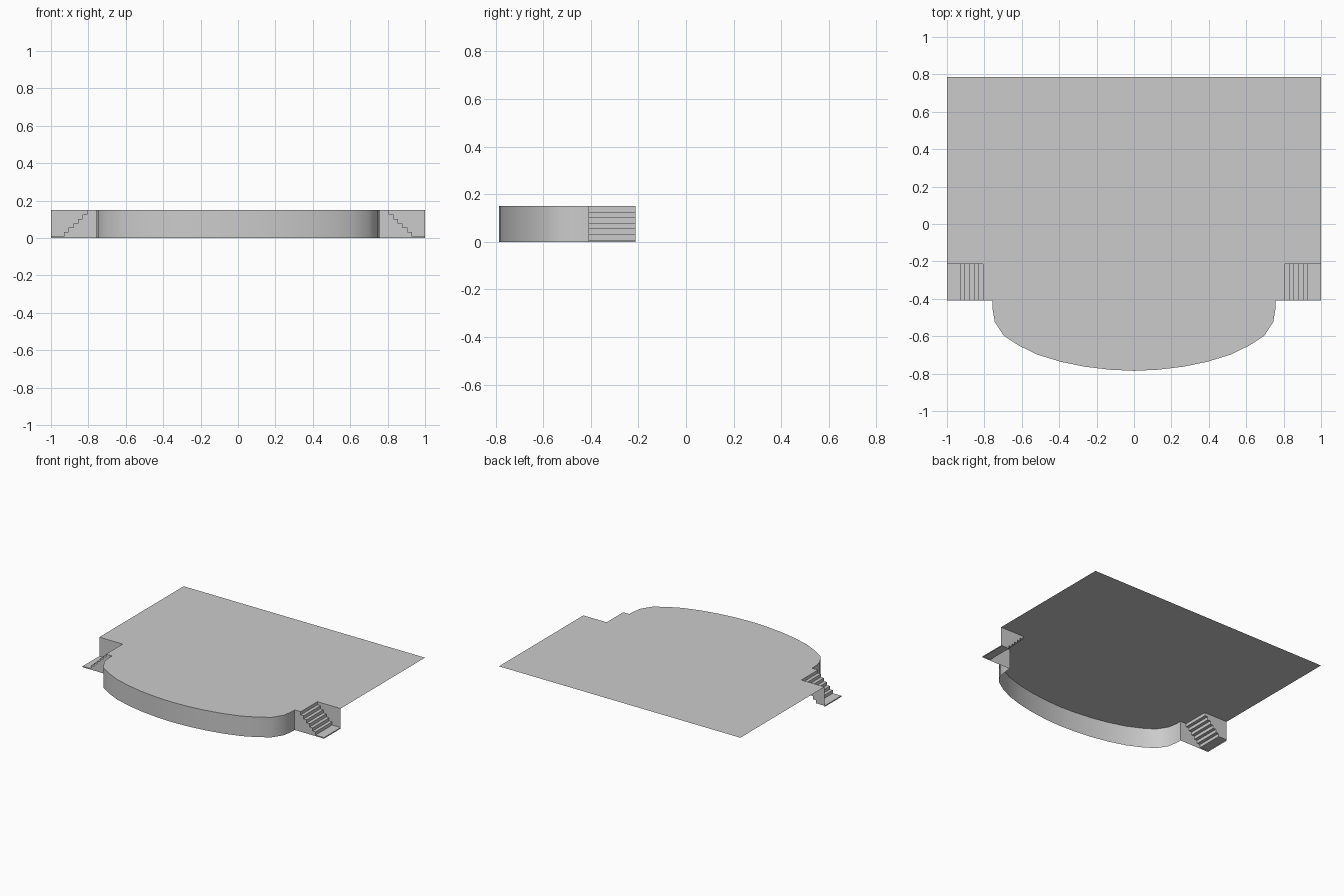
import bpy, bmesh
from mathutils import Vector

cube = bpy.data.objects.get("Cube")
if cube:
    bpy.data.objects.remove(cube)

# One plain grey for the whole stage
grey = bpy.data.materials.new("stage_grey")
grey.use_nodes = True
colour = (0.6, 0.6, 0.6, 1)
grey.diffuse_color = colour
grey.node_tree.nodes["Principled BSDF"].inputs["Base Color"].default_value = colour

H = 0.15                       # deck height
BACK, FRONT, NOTCH = 0.785, -0.41, -0.213
STEPS, RUN, LIP, TOP_X = 6, 0.0245, 0.008, 0.807
RISE = (H - LIP) / STEPS


def build(name, faces, smooth=False):
    """Make an open sheet from (points, outward direction) pairs."""
    bm = bmesh.new()
    for points, outward in faces:
        face = bm.faces.new([bm.verts.new(p) for p in points])
        face.normal_update()
        if face.normal.dot(Vector(outward)) < 0:
            face.normal_flip()
        face.smooth = smooth
    bmesh.ops.remove_doubles(bm, verts=bm.verts, dist=0.0001)
    mesh = bpy.data.meshes.new(name)
    bm.to_mesh(mesh)
    bm.free()
    mesh.materials.append(grey)
    obj = bpy.data.objects.new(name, mesh)
    bpy.context.collection.objects.link(obj)
    return obj


# Bowed apron outline, from the left corner round to the right corner
half = [(0.757, FRONT), (0.757, -0.45), (0.745, -0.522), (0.697, -0.597),
        (0.616, -0.65), (0.515, -0.699), (0.39, -0.737), (0.263, -0.763),
        (0.13, -0.779)]
apron = half + [(0, -0.785)] + [(-x, y) for x, y in reversed(half)]

# Deck with a notch for each staircase
side = [(1, BACK), (1, NOTCH), (TOP_X, NOTCH), (TOP_X, FRONT)]
outline = side + apron + [(-x, y) for x, y in reversed(side)]
build("deck", [([(x, y, H) for x, y in outline], (0, 0, 1))])

# Curved front wall
build("front_wall", [
    ([(*a, 0), (*b, 0), (*b, H), (*a, H)],
     ((a[0] + b[0]) / 2, (a[1] + b[1]) / 2 - FRONT, 0))
    for a, b in zip(apron, apron[1:])], smooth=True)

# Stair profile, from the deck edge down to the bottom landing
zigzag = [(TOP_X, H)]
for i in range(STEPS):
    x, z = TOP_X + i * RUN, H - (i + 1) * RISE
    zigzag += [(x, z), (x + RUN if i < STEPS - 1 else 1, z)]

for s, label in ((1, "left"), (-1, "right")):
    # Treads and risers, with the thin edge of the landing
    path = zigzag + [(1, 0)]
    build(label + "_stairs", [
        ([(s * a[0], FRONT, a[1]), (s * b[0], FRONT, b[1]),
          (s * b[0], NOTCH, b[1]), (s * a[0], NOTCH, a[1])], (s, 0, 1))
        for a, b in zip(path, path[1:])])
    # Front panel below the steps
    panel = [(0.757, 0), (0.757, H)] + path
    build(label + "_stair_panel",
          [([(s * x, FRONT, z) for x, z in panel], (0, -1, 0))])
    # Wall behind the steps, rising to the deck
    wall = zigzag + [(1, H)]
    build(label + "_stair_back_wall",
          [([(s * x, NOTCH, z) for x, z in wall], (0, -1, 0))])
